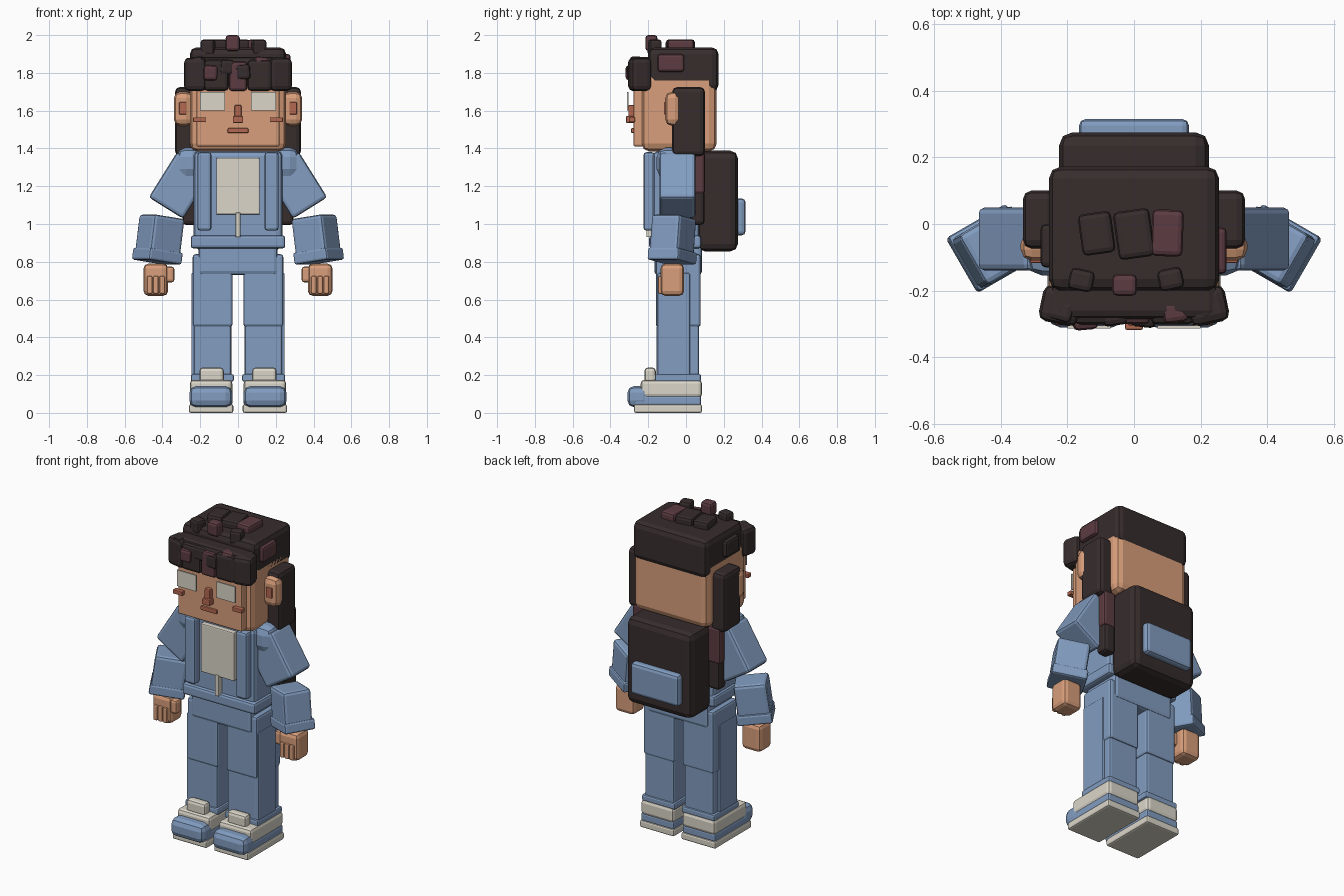
import bpy, bmesh, math
from mathutils import Vector


def material(name, rgb):
    """Flat material from display colour, stored as linear values."""
    m = bpy.data.materials.new(name)
    m.diffuse_color = [((c + 0.055) / 1.055) ** 2.4 for c in rgb] + [1]
    return m


BLUE = material("denim blue", (0.51, 0.615, 0.755))
SKIN = material("skin", (0.85, 0.62, 0.48))
DARK = material("dark brown hair", (0.215, 0.175, 0.175))
MAROON = material("maroon hair", (0.36, 0.235, 0.255))
WHITE = material("off white", (0.86, 0.84, 0.79))
RUST = material("rust", (0.70, 0.41, 0.32))


def box(name, x, y, z, mat, bevel=0.015, rot=(0, 0, 0), segments=2):
    """Bevelled block from (min, max) ranges, turned about its centre."""
    lo, hi = Vector((x[0], y[0], z[0])), Vector((x[1], y[1], z[1]))
    size = hi - lo
    bm = bmesh.new()
    bmesh.ops.create_cube(bm, size=1)
    bmesh.ops.scale(bm, vec=size, verts=bm.verts)
    if bevel:
        bmesh.ops.bevel(bm, geom=bm.edges[:], offset=min(bevel, min(size) * 0.4),
                        segments=segments, profile=0.5, affect='EDGES')
    me = bpy.data.meshes.new(name)
    bm.to_mesh(me)
    bm.free()
    me.materials.append(mat)
    ob = bpy.data.objects.new(name, me)
    ob.location = (lo + hi) / 2
    ob.rotation_euler = [math.radians(a) for a in rot]
    bpy.context.collection.objects.link(ob)
    return ob


def chunk(name, centre, size, mat, rot=(0, 0, 0), bevel=0.016):
    """Block from centre and size."""
    r = [(c - s / 2, c + s / 2) for c, s in zip(centre, size)]
    return box(name, *r, mat, bevel, rot)


def pair(name, x, y, z, mat, bevel=0.015, rot=(0, 0, 0)):
    """Block on the +x side and its mirror image."""
    box(name + "_right", x, y, z, mat, bevel, rot)
    box(name + "_left", (-x[1], -x[0]), y, z, mat, bevel,
        (rot[0], -rot[1], -rot[2]))


# Shoes
pair("shoe_sole", (0.025, 0.26), (-0.275, 0.085), (0, 0.045), WHITE, 0.01)
pair("shoe_band", (0.03, 0.255), (-0.27, 0.08), (0.04, 0.09), BLUE, 0.01)
pair("shoe_heel", (0.03, 0.255), (-0.24, 0.085), (0.08, 0.175), WHITE, 0.02)
pair("shoe_toe", (0.03, 0.257), (-0.31, -0.19), (0.03, 0.142), BLUE, 0.035)
pair("shoe_tongue", (0.075, 0.205), (-0.22, -0.16), (0.16, 0.24), WHITE, 0.018)

# Legs
pair("trouser_cuff", (0.022, 0.25), (-0.165, 0.08), (0.165, 0.205), BLUE, 0.01)
pair("lower_leg", (0.035, 0.235), (-0.155, 0.07), (0.18, 0.47), BLUE, 0.012)
pair("upper_leg", (0.028, 0.24), (-0.16, 0.078), (0.455, 0.84), BLUE, 0.015)
pair("leg_side_panel", (0.22, 0.247), (-0.15, 0.02), (0.2, 0.74), BLUE, 0.006)
box("hips", (-0.21, 0.21), (-0.168, 0.085), (0.73, 0.89), BLUE, 0.02)

# Torso and jacket
box("torso", (-0.235, 0.235), (-0.175, 0.07), (0.88, 1.385), BLUE, 0.025)
box("jacket_hem", (-0.25, 0.25), (-0.195, 0.08), (0.87, 0.94), BLUE, 0.015)
box("collar", (-0.17, 0.17), (-0.15, 0.06), (1.36, 1.415), BLUE, 0.015)
pair("jacket_front", (0.14, 0.215), (-0.225, -0.165), (0.965, 1.38), BLUE, 0.015)
box("shirt_panel", (-0.115, 0.115), (-0.205, -0.165), (1.05, 1.35), WHITE, 0.006)
box("zip", (-0.013, 0.013), (-0.21, -0.17), (0.93, 1.06), WHITE, 0.004)

# Backpack
box("backpack", (-0.225, 0.225), (0.06, 0.275), (0.855, 1.388), DARK, 0.04)
box("backpack_pocket", (-0.165, 0.165), (0.25, 0.315), (0.94, 1.135), BLUE, 0.02)

# Arms
pair("shoulder", (0.19, 0.325), (-0.155, 0.04), (1.24, 1.405), BLUE, 0.05)
for side, s in (("right", 1), ("left", -1)):
    chunk("upper_arm_" + side, (s * 0.306, -0.045, 1.205), (0.215, 0.19, 0.285),
          BLUE, (0, -32 * s, 0), 0.018)
    tilt = (0, -8 * s, -30 * s)
    chunk("forearm_" + side, (s * 0.415, -0.07, 0.93), (0.19, 0.175, 0.22),
          BLUE, tilt, 0.018)
    chunk("sleeve_cuff_" + side, (s * 0.427, -0.073, 0.83), (0.205, 0.19, 0.065),
          BLUE, tilt, 0.012)

# Hands with three fingers in front
pair("hand", (0.37, 0.5), (-0.135, -0.01), (0.62, 0.79), SKIN, 0.025)
pair("thumb", (0.337, 0.385), (-0.125, -0.065), (0.69, 0.775), SKIN, 0.015)
for i in range(3):
    x = 0.387 + i * 0.033
    pair("finger_%d" % (i + 1), (x, x + 0.029), (-0.147, -0.11), (0.63, 0.725),
         SKIN, 0.008)

# Head
box("head", (-0.255, 0.255), (-0.235, 0.162), (1.385, 1.8), SKIN, 0.04)
box("face", (-0.22, 0.22), (-0.278, -0.2), (1.41, 1.76), SKIN, 0.01)
pair("ear", (0.24, 0.34), (-0.11, -0.025), (1.52, 1.70), SKIN, 0.035)
pair("inner_ear", (0.272, 0.312), (-0.117, -0.08), (1.58, 1.645), RUST, 0.005)
pair("eye", (0.07, 0.2), (-0.313, -0.304), (1.6, 1.7), WHITE, 0)
box("nose_bridge", (-0.018, 0.018), (-0.305, -0.27), (1.565, 1.63), RUST, 0.006)
box("nose_tip", (-0.027, 0.027), (-0.318, -0.27), (1.535, 1.572), RUST, 0.006)
pair("cheek", (0.172, 0.237), (-0.303, -0.27), (1.54, 1.565), RUST, 0.004)
box("mouth", (-0.055, 0.055), (-0.291, -0.27), (1.482, 1.507), RUST, 0.005)

# Hair cap and long side locks
box("hair_cap", (-0.255, 0.255), (-0.2, 0.172), (1.70, 1.935), DARK, 0.035)
pair("side_lock_top", (0.235, 0.333), (-0.073, 0.1), (1.36, 1.725), DARK, 0.025)
pair("side_lock_middle", (0.215, 0.3), (0.015, 0.1), (1.16, 1.385), MAROON, 0.015)
pair("side_lock_tip", (0.215, 0.295), (0.02, 0.098), (0.995, 1.18), DARK, 0.02)
box("temple_lock_right", (0.23, 0.278), (-0.15, -0.01), (1.805, 1.9), MAROON, 0.015)
box("temple_lock_left", (-0.28, -0.23), (-0.13, 0), (1.78, 1.88), DARK, 0.015)

# Fringe
box("fringe_band", (-0.25, 0.25), (-0.285, -0.17), (1.72, 1.885), DARK, 0.025)
pair("fringe_end", (0.16, 0.28), (-0.3, -0.19), (1.705, 1.88), DARK, 0.025, (0, 0, 12))
pair("fringe_inner", (0.05, 0.18), (-0.302, -0.2), (1.705, 1.87), DARK, 0.02)
box("fringe_centre", (-0.048, 0.048), (-0.3, -0.2), (1.705, 1.86), MAROON, 0.015)
FRINGE = [(-0.215, -0.26, 1.845, DARK, -15), (-0.147, -0.285, 1.80, MAROON, 5),
          (-0.06, -0.272, 1.83, DARK, 8), (0.03, -0.277, 1.805, DARK, -6),
          (0.122, -0.263, 1.845, MAROON, 8), (0.225, -0.25, 1.84, DARK, 18)]
for i, (x, y, z, mat, a) in enumerate(FRINGE):
    chunk("fringe_curl_%d" % (i + 1), (x, y, z), (0.075, 0.065, 0.08), mat, (0, a / 2, a))

# Curls on the crown
CROWN = [(-0.112, -0.028, 0.1, 0.125, DARK, 8), (0.0, -0.03, 0.11, 0.145, DARK, 8),
         (0.1, -0.027, 0.095, 0.14, MAROON, -2)]
for i, (x, y, w, d, mat, a) in enumerate(CROWN):
    chunk("crown_curl_%d" % (i + 1), (x, y, 1.947), (w, d, 0.06), mat, (0, 0, a))
TOP = [(-0.158, -0.168, 1.935, DARK, -12), (-0.028, -0.183, 1.958, MAROON, 0),
       (0.11, -0.165, 1.935, DARK, 12)]
for i, (x, y, z, mat, a) in enumerate(TOP):
    chunk("top_curl_%d" % (i + 1), (x, y, z), (0.075, 0.065, 0.084), mat, (0, 0, a))
